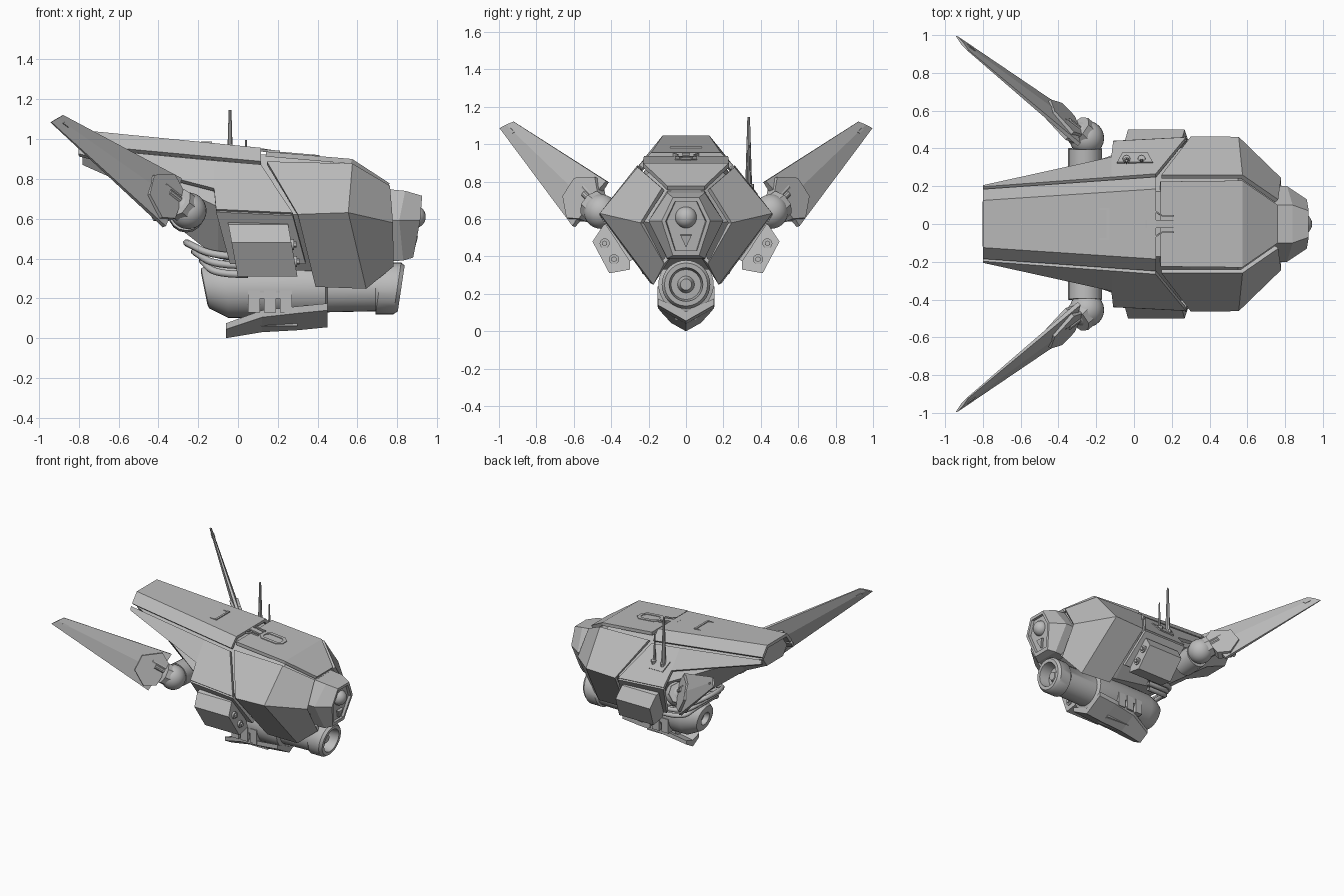
import bpy, bmesh, math
from mathutils import Vector, Matrix

if "Cube" in bpy.data.objects:
    bpy.data.objects.remove(bpy.data.objects["Cube"])

grey = bpy.data.materials.new("hull_grey")
grey.use_nodes = True
grey.diffuse_color = (0.5, 0.5, 0.5, 1)
grey.node_tree.nodes["Principled BSDF"].inputs["Base Color"].default_value = (0.5, 0.5, 0.5, 1)


def finish(name, bm, thick=0, mirror=False, smooth=False):
    bmesh.ops.remove_doubles(bm, verts=bm.verts, dist=0.0005)
    bmesh.ops.recalc_face_normals(bm, faces=bm.faces)
    me = bpy.data.meshes.new(name)
    bm.to_mesh(me)
    bm.free()
    me.materials.append(grey)
    ob = bpy.data.objects.new(name, me)
    bpy.context.collection.objects.link(ob)
    if thick:
        mod = ob.modifiers.new("thickness", 'SOLIDIFY')
        mod.thickness, mod.offset = thick, 0
    if mirror:
        ob.modifiers.new("mirror", 'MIRROR').use_axis = (False, True, False)
    if smooth:
        bpy.ops.object.select_all(action='DESELECT')
        ob.select_set(True)
        bpy.context.view_layer.objects.active = ob
        bpy.ops.object.shade_smooth_by_angle(angle=math.radians(35))
    return ob


def panel(name, polys, thick=0.025, mirror=True):
    bm = bmesh.new()
    for poly in polys:
        bm.faces.new([bm.verts.new(p) for p in poly])
    return finish(name, bm, thick, mirror)


def grid(rows):
    return [(a[i], a[i + 1], b[i + 1], b[i])
            for a, b in zip(rows, rows[1:]) for i in range(len(a) - 1)]


def loft(name, rings, mirror=False, smooth=False):
    bm = bmesh.new()
    loops = [[bm.verts.new(p) for p in r] for r in rings]
    n = len(rings[0])
    for a, b in zip(loops, loops[1:]):
        for i in range(n):
            bm.faces.new((a[i], a[(i + 1) % n], b[(i + 1) % n], b[i]))
    bm.faces.new(loops[0])
    bm.faces.new(loops[-1])
    return finish(name, bm, 0, mirror, smooth)


def both(half):
    return half + [(x, -y, z) for x, y, z in reversed(half)]


def rod(name, p, q, r1, r2=None, n=16, mirror=False):
    p, q = Vector(p), Vector(q)
    d = q - p
    m = Matrix.Translation((p + q) / 2) @ d.to_track_quat('Z', 'Y').to_matrix().to_4x4()
    bm = bmesh.new()
    bmesh.ops.create_cone(bm, cap_ends=True, segments=n, radius1=r1,
                          radius2=r1 if r2 is None else r2, depth=d.length, matrix=m)
    return finish(name, bm, 0, mirror, n > 8)


def ball(name, c, r, mirror=False):
    bm = bmesh.new()
    bmesh.ops.create_uvsphere(bm, u_segments=24, v_segments=14, radius=r,
                              matrix=Matrix.Translation(c))
    return finish(name, bm, 0, mirror, True)


def block(name, lo, hi, mirror=False):
    return loft(name, [[(x, lo[1], lo[2]), (x, hi[1], lo[2]), (x, hi[1], hi[2]), (x, lo[1], hi[2])]
                       for x in (lo[0], hi[0])], mirror)


# Inner core, seen through the panel gaps
core = [(-.78, .1, 1.01, .15, .94, .1, .87), (-.6, .12, 1.0, .19, .89, .12, .79),
        (-.1, .16, .94, .37, .66, .16, .4), (.3, .18, .91, .41, .62, .15, .34),
        (.55, .18, .87, .41, .62, .14, .33), (.75, .08, .75, .19, .58, .08, .4)]
loft("inner_core", [both([(x, a, b), (x, c, d), (x, e, f)]) for x, a, b, c, d, e, f in core])

# Rear cowl and side shells
cowl = [[(x, -c, d), (x, -a, b), (x, a, b), (x, c, d)]
        for x, a, b, c, d in ((-.8, .12, 1.035, .175, .965), (.115, .18, .945, .24, .88))]
panel("rear_cowl", grid(cowl), mirror=False)
panel("side_shell", [
    [(-.8, .187, .95), (-.12, .238, .885), (-.12, .345, .745), (-.8, .195, .92)],
    [(-.12, .238, .885), (.115, .256, .865), (.275, .45, .622), (-.11, .43, .64), (-.12, .345, .745)]])
panel("lower_side", [[(-.11, .43, .64), (.275, .45, .622), (.34, .29, .38), (-.04, .29, .38)]])

# Front top plate and cheek shells
panel("front_top_plate", grid([[(x, -w, z), (x, w, z)] for x, w, z in
                               ((.14, .225, .925), (.57, .23, .888), (.755, .1, .767))]), mirror=False)
panel("cheek_shell", grid([
    [(.145, .25, .88), (.57, .25, .87), (.755, .122, .76)],
    [(.3, .45, .62), (.55, .45, .63), (.77, .235, .58)],
    [(.39, .19, .27), (.64, .175, .26), (.775, .12, .37)],
    [(.39, .14, .35), (.64, .13, .35), (.775, .08, .42)]]))

# Nose with recessed face, eye and pointer
face = [(.925, .07, .715), (.915, .13, .59), (.88, .07, .405)]
mid = Vector((.91, 0, .58))
inner = [tuple(mid + (Vector(p) - mid) * .84) for p in face]
deep = [(x - .02, y * .95, z) for x, y, z in inner]
loft("nose", [both([(.74, .1, .75), (.74, .2, .59), (.74, .1, .385)]),
              both([(.84, .1, .74), (.81, .2, .59), (.83, .1, .39)]),
              both(face), both(inner), both(deep)])
ball("eye", (.885, 0, .61), .058)
panel("nose_pointer", [[(.895, -.03, .515), (.895, .03, .515), (.878, 0, .45)]], .02, False)

# Top latch and bracket
def octagon(hx, hy, z, cx=.31, c=.035):
    pts = [(hx, hy - c), (hx - c, hy), (c - hx, hy), (-hx, hy - c)]
    return both([(cx + x, y, z - x * .085) for x, y in pts])
loft("latch_rim", [octagon(.1, .06, .91), octagon(.1, .06, .928), octagon(.075, .035, .928, c=.02),
                   octagon(.075, .035, .92, c=.02)])
panel("latch_slot", [[(.06, -.02, .957), (.21, -.02, .935), (.21, .02, .935), (.06, .02, .957)]], .01, False)
for s in (-1, 1):
    panel("latch_seam", grid([[(x, s * y, z), (x, s * (y + .008), z)] for x, y, z in
                              ((.05, .13, .952), (.07, .09, .951), (.15, .04, .94), (.21, .04, .935))]), .014, False)
block("cowl_handle", (-.145, -.085, .96), (-.13, .085, .988))
block("cowl_handle_end", (-.185, .075, .96), (-.13, .085, .988), True)

# Side boxes with bolts
section = [(.4, .585), (.44, .57), (.5, .48), (.41, .31), (.3, .33), (.3, .5)]
loft("side_box", [[(x + (.58 - z) * .18, y, z) for y, z in section] for x in (-.05, .25)], True)
for y, z in ((.435, .47), (.385, .385)):
    x = .25 + (.58 - z) * .18
    rod("box_bolt", (x - .02, y, z), (x + .012, y, z), .027, n=12, mirror=True)
    rod("box_bolt_head", (x, y, z), (x + .025, y, z), .015, n=6, mirror=True)

# Engine barrel turned about the long axis
profile = [(-.13, .04), (-.17, .05), (-.17, .085), (-.165, .1), (-.12, .125), (-.05, .148), (.44, .148),
           (.45, .12), (.69, .115), (.71, .13), (.8, .13), (.82, .115), (.82, .09), (.74, .08),
           (.74, .045), (.78, .03)]
rings = []
for x, r in profile:
    lean = -.2 if x < -.1 else (.15 if x > .7 else 0)
    angles = [math.tau * i / 32 for i in range(32)]
    rings.append([(x + lean * r * math.sin(a), r * math.cos(a), .25 + r * math.sin(a)) for a in angles])
loft("engine_barrel", rings, smooth=True)
for x in (.05, .13, .21):
    block("barrel_rib", (x, .05, .13), (x + .06, .152, .24), True)
block("barrel_band", (.05, .05, .2), (.27, .146, .24), True)

# V-shaped skid under the barrel
skid = [(-.06, 0, .08, .045, .075), (.12, .03, .135, .105, .14), (.3, .04, .15, .125, .16), (.45, .055, .15, .14, .175)]
loft("skid", [[(x, 0, z), (x, w, a), (x, w, b), (x, 0, z + .05), (x, -w, b), (x, -w, a)]
              for x, z, w, a, b in skid])
block("skid_mount", (.05, -.06, .06), (.3, .06, .16))

# Rear hoses
for i in range(3):
    cu = bpy.data.curves.new("rear_hose", 'CURVE')
    cu.dimensions, cu.bevel_depth, cu.bevel_resolution, cu.resolution_u = '3D', .018, 2, 6
    sp = cu.splines.new('NURBS')
    path = both([(.05, .22, .41), (-.12, .22, .41), (-.22 + i * .03, .16, .46), (-.26 + i * .04, .06, .48)])
    sp.points.add(len(path) - 1)
    for pt, (x, y, z) in zip(sp.points, path):
        pt.co = (x, y, z - i * .045, 1)
    sp.use_endpoint_u = True
    cu.materials.append(grey)
    bpy.context.collection.objects.link(bpy.data.objects.new("rear_hose", cu))

# Wings, held by ball joints and rods
A, B, C, D = (Vector(p) for p in ((-.94, .995, 1.085), (-.88, .92, 1.12), (-.29, .42, .8), (-.37, .6, .56)))
normal = (B - C).cross(D - C).normalized()
if normal.x < 0:
    normal = -normal


def on_wing(u, v, h=0):
    return C.lerp(B, u).lerp(D.lerp(A, u), v) + normal * h


loft("wing", [[on_wing(u, v, h) for v, h in ((0, t * .4), (.5, t), (1, t * .4), (1, -t * .4), (.5, -t), (0, -t * .4))]
              for u, t in ((0, .028), (1, .008))], True)
hexagon = [(-.03, .25), (-.03, .8), (.06, .97), (.2, .75), (.22, .3), (.08, .04)]
panel("wing_root_plate", [[on_wing(u, v) for u, v in hexagon]], .065)
panel("wing_tip_mark", [[on_wing(u, v) for u, v in ((.9, .45), (.9, .6), (.95, .6), (.95, .45))]], .026)
joint = Vector((-.25, .455, .64))
rod("wing_arm", (-.26, .25, .62), (-.26, .4, .63), .09, mirror=True)
ball("wing_ball", joint, .092, True)
rod("wing_cuff", joint, joint + Vector((-.05, .05, .04)), .085, .08, 8, True)
for dx, dz in ((0, .035), (-.025, -.02), (.025, .0)):
    off = Vector((dx, 0, dz))
    rod("wing_rod", joint + off, Vector((-.37, .545, .735)) + off, .017, n=10, mirror=True)

# Antennas on the left slope
panel("antenna_plate", [[(-.09, .31, .79), (.1, .31, .79), (.07, .365, .722), (-.06, .365, .722)]], .045, False)
rod("tall_antenna", (-.04, .335, .72), (-.04, .335, 1.145), .02, .007, 8)
rod("short_antenna", (.04, .335, .74), (.04, .335, .995), .012, .004, 8)
for x in (-.04, .04):
    rod("antenna_base", (x, .335, .74), (x, .345, .79), .026, .02, 10)
